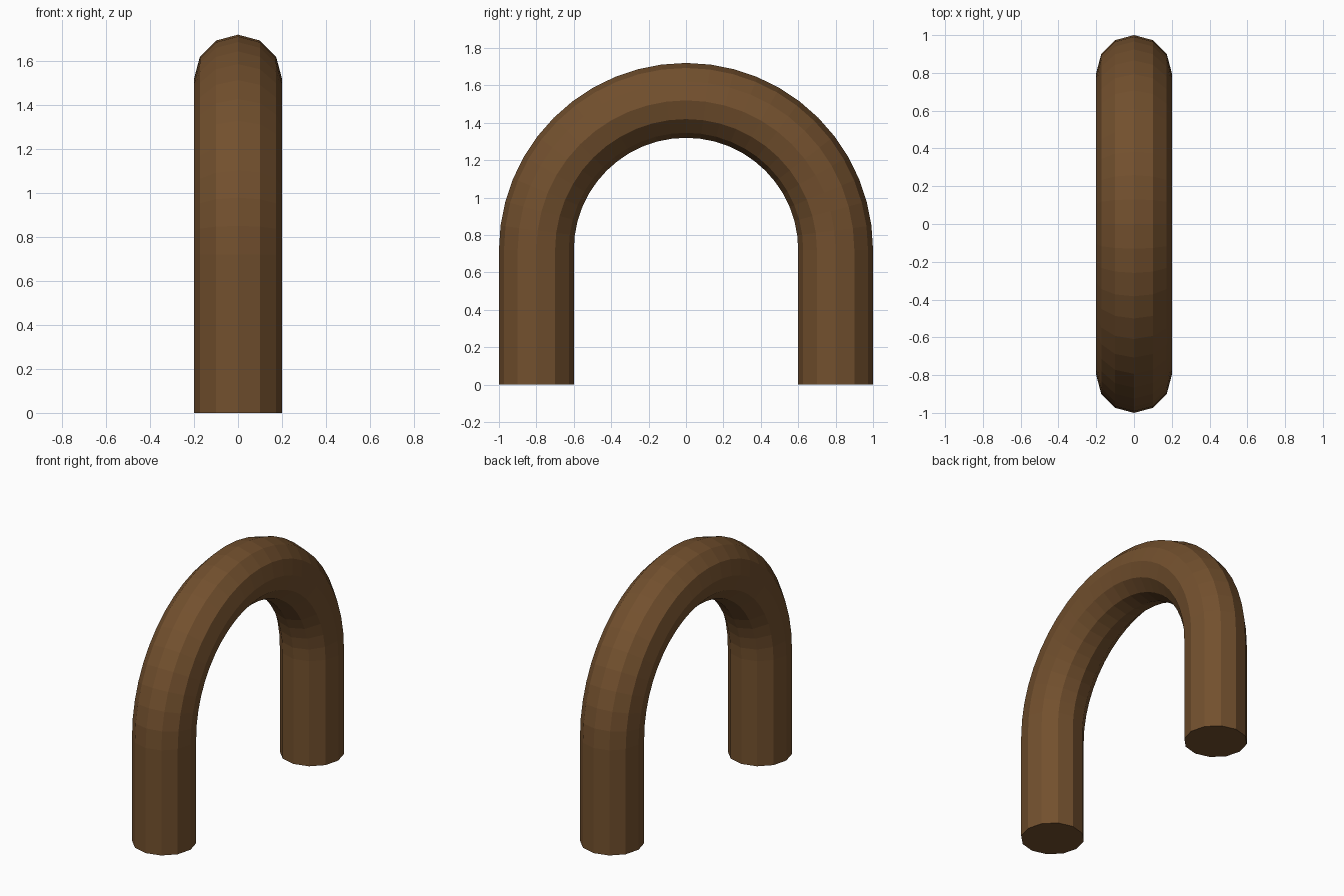
import bpy, bmesh
from math import sin, cos, pi

if "Cube" in bpy.data.objects:
    bpy.data.objects.remove(bpy.data.objects["Cube"])

SIDES, STEPS = 12, 24            # sides of the tube, segments in the bend
TUBE_R, BEND_R, LEG_H = 0.2, 0.8, 0.72

# path as (centre y, centre z, tilt angle): leg foot, half-circle bend, leg foot
path = [(BEND_R, 0, 0)]
for i in range(STEPS + 1):
    a = pi * i / STEPS
    path.append((BEND_R * cos(a), LEG_H + BEND_R * sin(a), a))
path.append((-BEND_R, 0, pi))

# sweep a 12-sided ring along the path
bm = bmesh.new()
rings = []
for y, z, a in path:
    ring = []
    for k in range(SIDES):
        t = 2 * pi * k / SIDES
        r = TUBE_R * cos(t)
        ring.append(bm.verts.new((TUBE_R * sin(t), y + r * cos(a), z + r * sin(a))))
    rings.append(ring)
for lo, hi in zip(rings, rings[1:]):
    for k in range(SIDES):
        n = (k + 1) % SIDES
        bm.faces.new((lo[k], lo[n], hi[n], hi[k]))

# flat end caps on the feet
bm.faces.new(rings[0])
bm.faces.new(rings[-1])
bmesh.ops.recalc_face_normals(bm, faces=bm.faces)

mesh = bpy.data.meshes.new("arched_handle")
bm.to_mesh(mesh)
bm.free()
handle = bpy.data.objects.new("arched_handle", mesh)
bpy.context.collection.objects.link(handle)

# brown material
brown = bpy.data.materials.new("brown")
brown.diffuse_color = (0.17, 0.08, 0.027, 1)
brown.use_nodes = True
brown.node_tree.nodes["Principled BSDF"].inputs["Base Color"].default_value = brown.diffuse_color
mesh.materials.append(brown)
